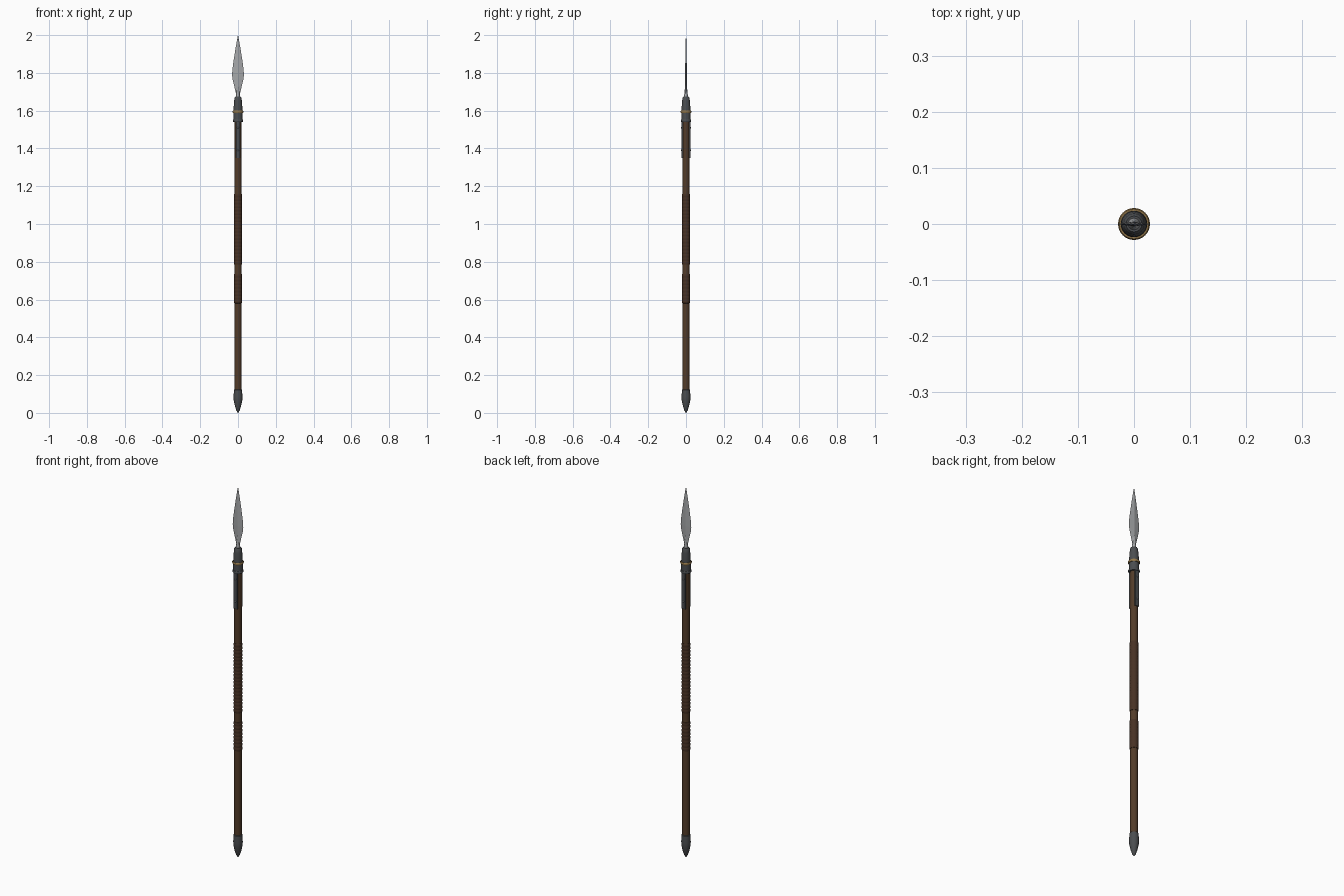
import bpy, bmesh, math
from mathutils import Matrix

if "Cube" in bpy.data.objects:
    bpy.data.objects.remove(bpy.data.objects["Cube"])


def mat(name, c):
    m = bpy.data.materials.new(name)
    m.diffuse_color = (*c, 1)
    m.use_nodes = True
    m.node_tree.nodes["Principled BSDF"].inputs["Base Color"].default_value = m.diffuse_color
    return m


WOOD = mat("dark wood", (0.085, 0.045, 0.022))
LEATHER = mat("leather", (0.065, 0.032, 0.018))
IRON = mat("dark iron", (0.07, 0.075, 0.08))
STEEL = mat("blade steel", (0.38, 0.39, 0.40))
BRASS = mat("brass", (0.30, 0.19, 0.07))
RIVET = mat("rivet steel", (0.30, 0.31, 0.33))


def finish(name, bm, material, smooth=True):
    bmesh.ops.recalc_face_normals(bm, faces=bm.faces)
    me = bpy.data.meshes.new(name)
    bm.to_mesh(me)
    bm.free()
    me.materials.append(material)
    ob = bpy.data.objects.new(name, me)
    bpy.context.collection.objects.link(ob)
    if smooth:
        bpy.context.view_layer.objects.active = ob
        ob.select_set(True)
        bpy.ops.object.shade_smooth_by_angle(angle=math.radians(35))
        ob.select_set(False)
    return ob


def loft(name, rings, material, smooth=True):
    """Skin a list of equal-length point rings and cap both ends."""
    bm = bmesh.new()
    vs = [[bm.verts.new(p) for p in r] for r in rings]
    n = len(vs[0])
    for a, b in zip(vs, vs[1:]):
        for i in range(n):
            j = (i + 1) % n
            bm.faces.new((a[i], a[j], b[j], b[i]))
    bm.faces.new(vs[0])
    bm.faces.new(vs[-1])
    return finish(name, bm, material, smooth)


def lathe(name, profile, material, n=24):
    rings = [[(r * math.cos(2 * math.pi * i / n), r * math.sin(2 * math.pi * i / n), z)
              for i in range(n)] for r, z in profile]
    return loft(name, rings, material)


# shaft
lathe("shaft", [(0.0185, 0.08), (0.0185, 1.60)], WOOD)

# leather grips with slightly raised wrap turns
def grip(name, z0, z1, turns):
    step = (z1 - z0) / turns
    prof = [(0.0185, z0)]
    for i in range(turns):
        z = z0 + i * step
        prof += [(0.0200, z + 0.0005), (0.0212, z + step * 0.25),
                 (0.0212, z + step * 0.75), (0.0200, z + step - 0.0005)]
    lathe(name, prof + [(0.0185, z1)], LEATHER)


grip("main_grip", 0.785, 1.16, 20)
grip("lower_grip", 0.58, 0.735, 8)

# butt cap
lathe("butt_cap", [(0.0185, 0.125), (0.0215, 0.122), (0.0235, 0.085), (0.0225, 0.065),
                   (0.016, 0.035), (0.009, 0.013), (0.001, 0.0)], IRON)

# socket and its collars
lathe("socket", [(0.019, 1.545), (0.0235, 1.55), (0.0235, 1.60), (0.0225, 1.625),
                 (0.0205, 1.65), (0.0185, 1.668), (0.014, 1.674)], IRON)


def collar(name, z, r, h, material):
    lathe(name, [(0.021, z - h), (r - 0.002, z - h), (r, z - h * 0.4),
                 (r, z + h * 0.4), (r - 0.002, z + h), (0.021, z + h)], material)


collar("upper_collar", 1.594, 0.0285, 0.006, BRASS)
collar("lower_collar", 1.547, 0.0275, 0.006, IRON)

# langets down the front and back, with rivets
for side, label in ((-1, "front"), (1, "back")):
    bm = bmesh.new()
    bmesh.ops.create_cube(bm, size=1, matrix=Matrix.Translation((0, side * 0.0195, 1.45))
                          @ Matrix.Diagonal((0.023, 0.007, 0.2, 1)))
    finish(label + "_langet", bm, IRON, False)
    for k, z in enumerate((1.51, 1.39)):
        bm = bmesh.new()
        bmesh.ops.create_uvsphere(bm, u_segments=12, v_segments=8, radius=0.0045,
                                  matrix=Matrix.Translation((0, side * 0.0225, z)))
        finish(f"{label}_rivet_{k + 1}", bm, RIVET)

# leaf blade: flattened diamond section
leaf = [(0.006, 0.0045, 1.665), (0.009, 0.0045, 1.685), (0.020, 0.0045, 1.73),
        (0.0285, 0.0045, 1.765), (0.0315, 0.0045, 1.79), (0.0295, 0.0043, 1.82),
        (0.0225, 0.0038, 1.87), (0.013, 0.003, 1.93), (0.005, 0.0018, 1.975),
        (0.0004, 0.0003, 2.0)]
loft("blade", [[(w, 0, z), (0, t, z), (-w, 0, z), (0, -t, z)] for w, t, z in leaf],
     STEEL, False)

# tapered neck joining blade to socket
lathe("blade_neck", [(0.0115, 1.665), (0.0075, 1.70), (0.0045, 1.74)], STEEL, 12)
